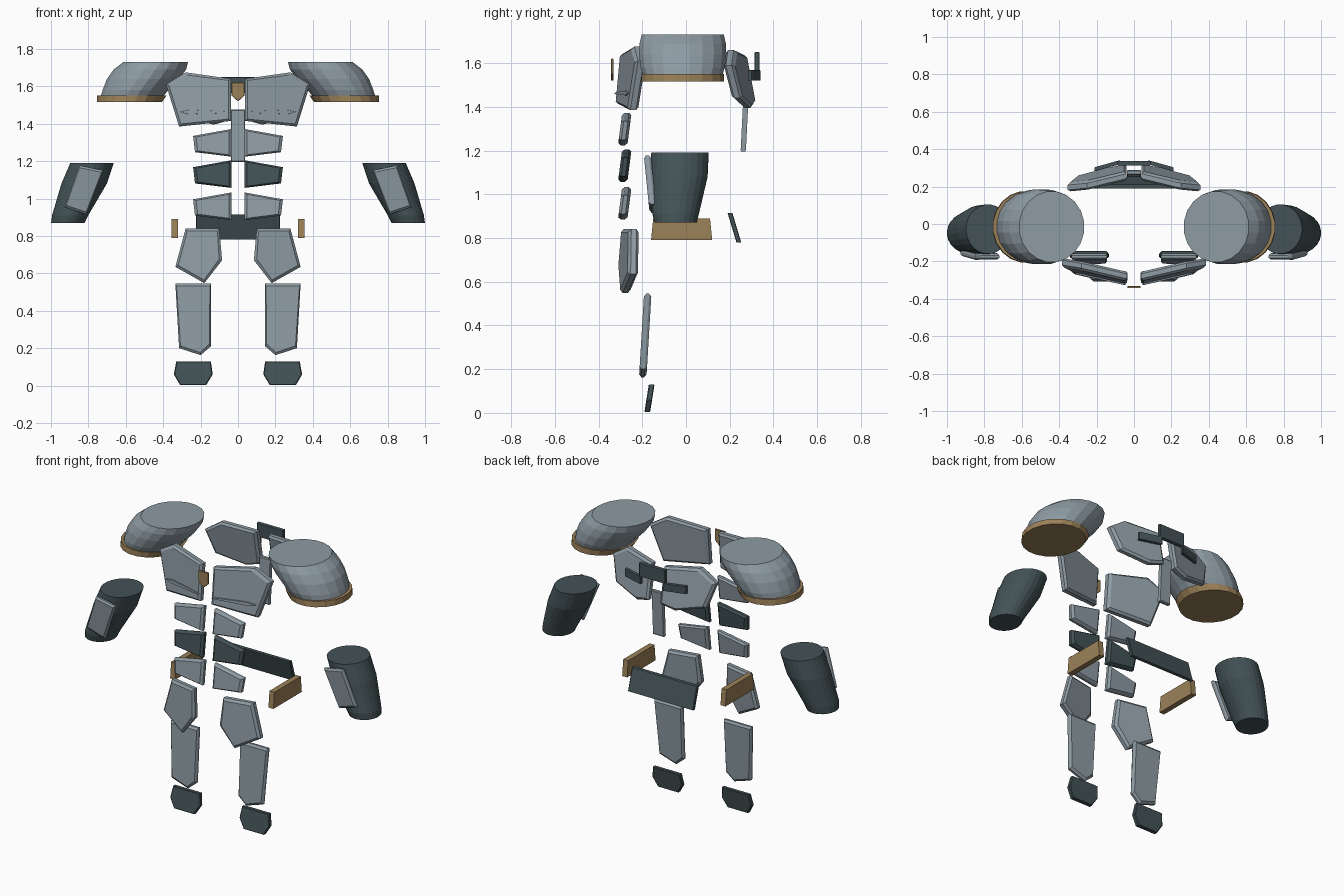
import bpy, bmesh, math
from mathutils import Vector

if "Cube" in bpy.data.objects:
    bpy.data.objects.remove(bpy.data.objects["Cube"])


def material(name, rgb):
    m = bpy.data.materials.new(name)
    m.diffuse_color = (*rgb, 1)
    m.use_nodes = True
    m.node_tree.nodes["Principled BSDF"].inputs["Base Color"].default_value = m.diffuse_color
    return m


LIGHT = material("pale steel", (0.27, 0.33, 0.37))
DARK = material("dark slate", (0.056, 0.085, 0.092))
TAN = material("tan trim", (0.33, 0.22, 0.10))


def skin(name, rings, mat, mirror):
    """Join equal-length rings into a closed solid, optionally mirrored in x."""
    bm = bmesh.new()
    loops = [[bm.verts.new(p) for p in ring] for ring in rings]
    n = len(loops[0])
    for a, b in zip(loops, loops[1:]):
        for i in range(n):
            j = (i + 1) % n
            bm.faces.new((a[i], a[j], b[j], b[i]))
    bm.faces.new(loops[0])
    bm.faces.new(loops[-1])
    bmesh.ops.recalc_face_normals(bm, faces=bm.faces)
    me = bpy.data.meshes.new(name)
    bm.to_mesh(me)
    bm.free()
    me.materials.append(mat)
    ob = bpy.data.objects.new(name, me)
    bpy.context.collection.objects.link(ob)
    if mirror:
        mod = ob.modifiers.new("mirror", 'MIRROR')
        mod.use_mirror_merge = False
    return ob


def plate(name, pts, surf, thick, mat, mirror=True, chamfer=0.012):
    """Chamfered plate: (x, z) outline, front surface y = surf(x, z)."""
    mid = sum((Vector(p) for p in pts), Vector((0, 0))) / len(pts)

    def ring(inset, depth):
        out = []
        for p in pts:
            d = mid - Vector(p)
            q = Vector(p) + d.normalized() * inset
            out.append((q.x, surf(q.x, q.y) + depth, q.y))
        return out

    c = min(chamfer, thick * 0.3)
    rings = [ring(c * 1.4, 0), ring(0, c), ring(0, thick - c), ring(c * 1.4, thick)]
    return skin(name, rings, mat, mirror)


def loft(name, sections, mat, sides=20):
    """Stacked ellipses given as (z, x0, x1, y0, y1)."""
    rings = []
    for z, x0, x1, y0, y1 in sections:
        ring = []
        for i in range(sides):
            t = 2 * math.pi * (i + 0.5) / sides
            ring.append(((x0 + x1) / 2 + (x1 - x0) / 2 * math.cos(t),
                         (y0 + y1) / 2 + (y1 - y0) / 2 * math.sin(t), z))
        rings.append(ring)
    return skin(name, rings, mat, True)


def rect(x0, x1, z0, z1):
    return [(x0, z0), (x1, z0), (x1, z1), (x0, z1)]


# Shoulder domes with tan rims
loft("shoulder_guard", [(1.73, .265, .615, -.205, .175), (1.69, .275, .667, -.215, .185),
                        (1.64, .312, .703, -.217, .187), (1.58, .37, .726, -.21, .18),
                        (1.55, .395, .735, -.20, .17)], LIGHT)
loft("shoulder_rim", [(1.55, .38, .755, -.207, .177), (1.515, .405, .757, -.207, .177)], TAN)

# Forearm guards and their plates
loft("forearm_guard", [(1.19, .663, .898, -.16, .105), (1.08, .70, .945, -.162, .10),
                       (.91, .80, .995, -.155, .06), (.87, .82, 1.0, -.145, .05)], DARK, 24)
plate("forearm_plate", [(.72, 1.15), (.85, 1.178), (.928, .955), (.81, .915)],
      lambda x, z: -.192 + .1 * (1.17 - z), .032, LIGHT)

# Chest plates, slats and central badge
chest = lambda x, z: -.305 + .22 * (x - .037) - .09 * (1.64 - z)
plate("chest_plate", [(.037, 1.64), (.28, 1.675), (.385, 1.61), (.315, 1.385), (.037, 1.415)],
      chest, .05, LIGHT)
plate("chest_slat", [(.045, 1.458), (.27, 1.452), (.31, 1.464), (.26, 1.474), (.05, 1.466)],
      lambda x, z: chest(x, z) - .008, .02, LIGHT, chamfer=.002)
plate("chest_badge", [(-.034, 1.62), (.034, 1.62), (.034, 1.55), (0, 1.52), (-.034, 1.55)],
      lambda x, z: -.343, .012, TAN, False, .002)

# Three rows of abdomen plates
for i, (top, mat) in enumerate([(1.372, LIGHT), (1.205, DARK), (1.033, LIGHT)]):
    plate("abdomen_plate_%d" % (i + 1),
          [(.034, top), (.24, top - .037), (.23, top - .124), (.034, top - .148)],
          lambda x, z, top=top: -.292 - .13 * (top - z), .043, mat)

# Back plates, spine and bracket
plate("back_plate", [(.04, 1.635), (.25, 1.66), (.355, 1.59), (.31, 1.44), (.13, 1.395), (.04, 1.42)],
      lambda x, z: .23 - .22 * (x - .04) + .19 * (1.64 - z), .05, LIGHT)
plate("spine_plate", rect(-.037, .037, 1.195, 1.475),
      lambda x, z: .25 + .05 * (z - 1.2), .024, LIGHT, False, .004)
plate("back_bracket", rect(-.09, .09, 1.565, 1.65), lambda x, z: .313, .024, DARK, False, .003)
plate("bracket_wing", rect(.075, .21, 1.52, 1.568),
      lambda x, z: .318 - .28 * (x - .08), .022, DARK, True, .003)

# Rear belt plate
plate("rear_belt", rect(-.225, .225, .78, .915),
      lambda x, z: .19 + .3 * (.915 - z), .022, DARK, False, .003)

# Hip plates, facing sideways
profile = [(-.15, .89), (.11, .89), (.12, .79), (-.16, .79)]
skin("hip_plate", [[(x, y, z) for y, z in profile] for x in (.322, .356)], TAN, True)

# Thigh, shin and foot plates
plate("thigh_plate", [(.10, .84), (.28, .84), (.335, .635), (.18, .548), (.085, .67)],
      lambda x, z: -.30 + .2 * (x - .09) - .07 * (.84 - z), .048, LIGHT)
plate("shin_plate", [(.145, .545), (.335, .545), (.315, .20), (.20, .163), (.145, .21)],
      lambda x, z: -.192 - .06 * (.545 - z), .034, LIGHT)
plate("foot_plate", [(.145, .13), (.33, .13), (.343, .06), (.31, .003), (.17, .003), (.135, .06)],
      lambda x, z: -.17 - .16 * (.13 - z), .026, DARK, True, .004)
